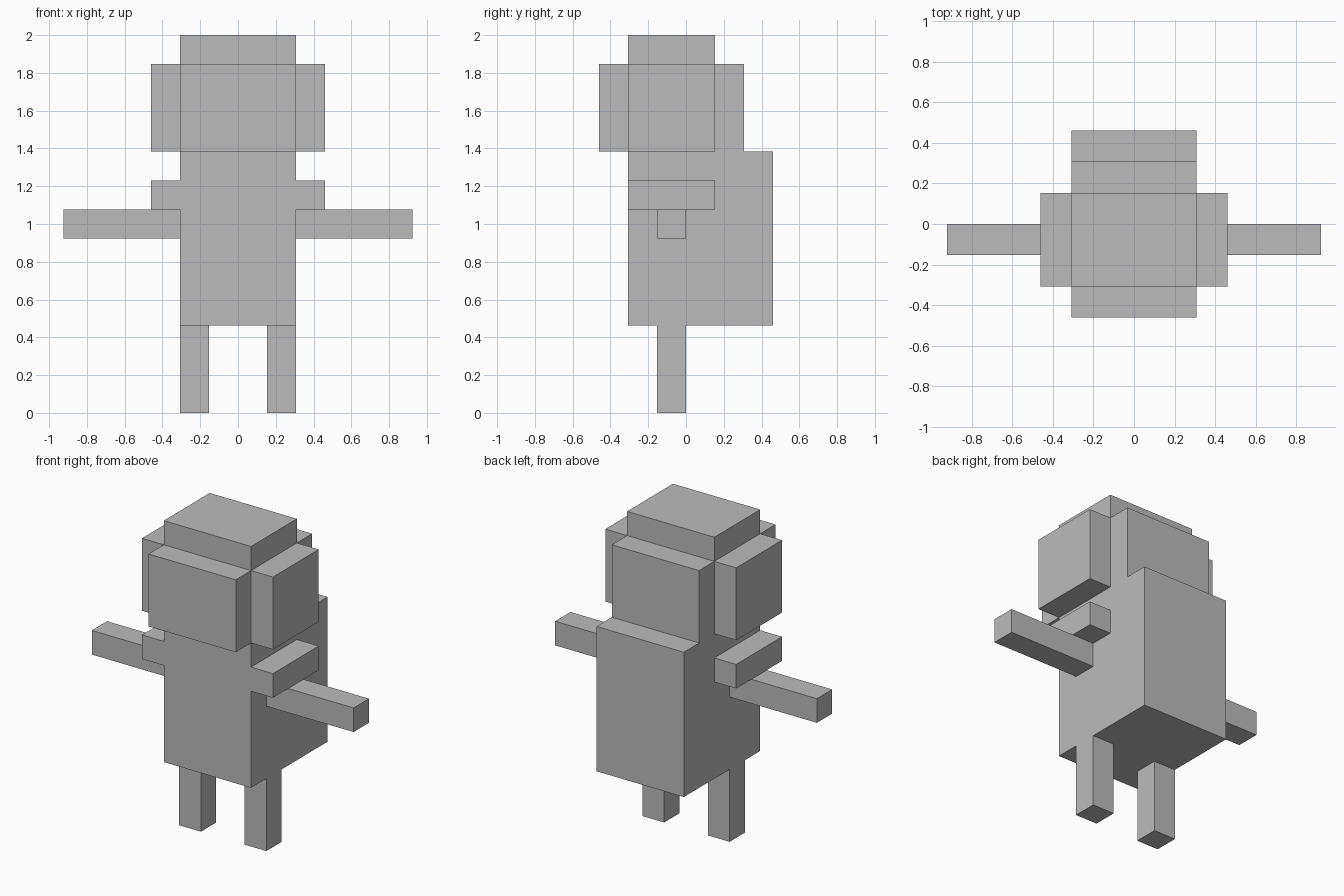
import bpy
import bmesh

if "Cube" in bpy.data.objects:
    bpy.data.objects.remove(bpy.data.objects["Cube"])

U = 2 / 13  # one block unit

grey = bpy.data.materials.new("plain_grey")
grey.diffuse_color = (0.5, 0.5, 0.5, 1)
grey.use_nodes = True
grey.node_tree.nodes["Principled BSDF"].inputs["Base Color"].default_value = grey.diffuse_color


def box(name, x, y, z):
    """Axis-aligned block from (low, high) ranges in block units."""
    bm = bmesh.new()
    bmesh.ops.create_cube(bm, size=1)
    for v in bm.verts:
        v.co = [U * (r[0] if c < 0 else r[1]) for c, r in zip(v.co, (x, y, z))]
    mesh = bpy.data.meshes.new(name)
    bm.to_mesh(mesh)
    bm.free()
    mesh.materials.append(grey)
    obj = bpy.data.objects.new(name, mesh)
    bpy.context.collection.objects.link(obj)
    return obj


def pair(name, x, y, z):
    """Block on the right side and its mirror on the left."""
    box(name + "_right", x, y, z)
    box(name + "_left", (-x[1], -x[0]), y, z)


# Trunk and head
box("body", (-2, 2), (-2, 3), (3, 9))
box("head", (-2, 2), (-3, 2), (9, 12))
box("head_top", (-2, 2), (-2, 1), (12, 13))

# Sides of the head, shoulders and limbs
pair("head_side", (2, 3), (-2, 1), (9, 12))
pair("shoulder", (2, 3), (-2, 1), (7, 8))
pair("arm", (2, 6), (-1, 0), (6, 7))
pair("leg", (1, 2), (-1, 0), (0, 3))
